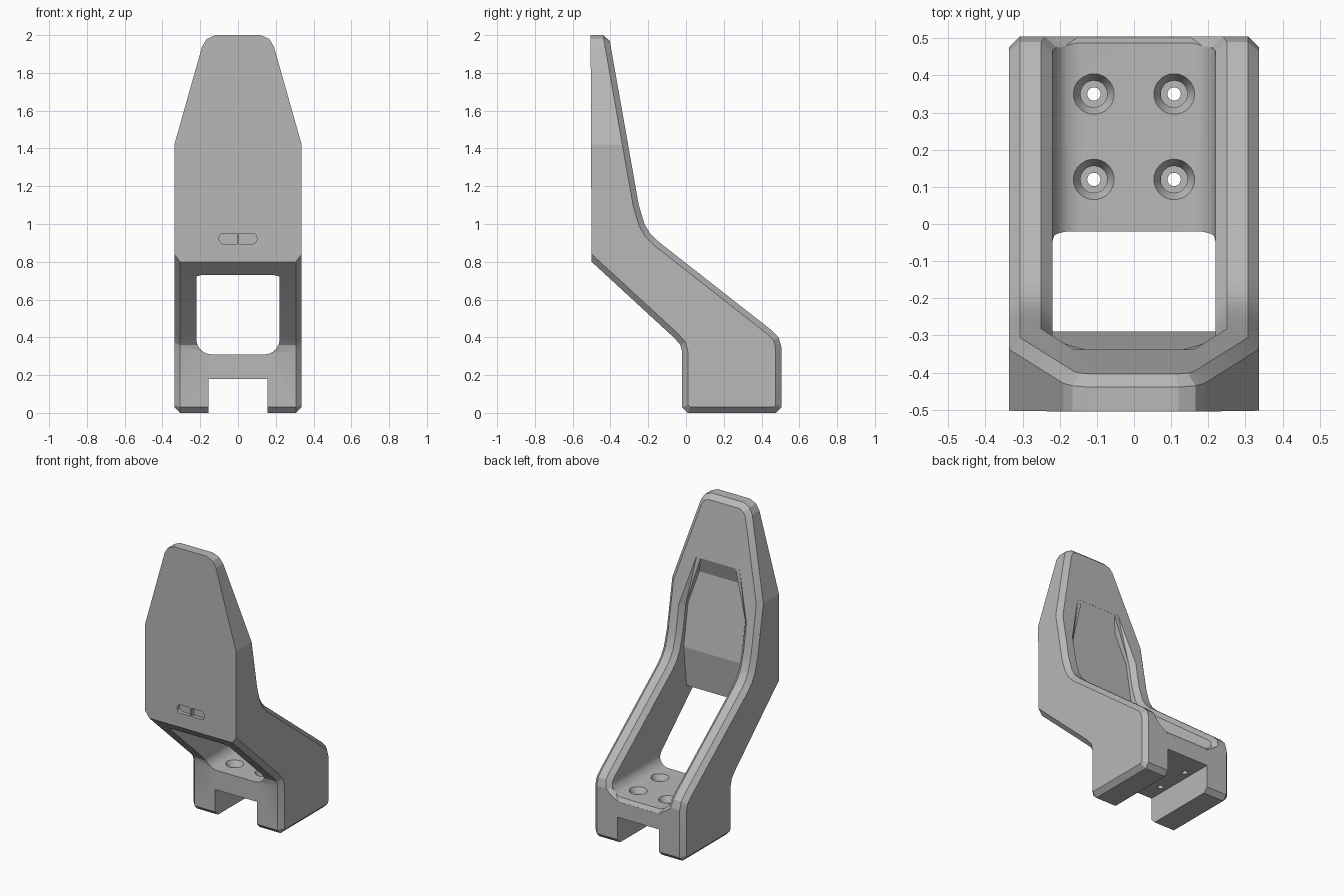
import bpy, bmesh, math
from mathutils import Vector, Matrix

if "Cube" in bpy.data.objects:
    bpy.data.objects.remove(bpy.data.objects["Cube"])

grey = bpy.data.materials.new("plain grey")
grey.use_nodes = True
grey.diffuse_color = (0.48, 0.48, 0.48, 1)
grey.node_tree.nodes["Principled BSDF"].inputs["Base Color"].default_value = (0.48, 0.48, 0.48, 1)


def finish(bm, name):
    bmesh.ops.recalc_face_normals(bm, faces=bm.faces)
    mesh = bpy.data.meshes.new(name)
    bm.to_mesh(mesh)
    bm.free()
    obj = bpy.data.objects.new(name, mesh)
    bpy.context.collection.objects.link(obj)
    return obj


def loft(rings):
    """Closed solid through equal-sized rings of points."""
    bm = bmesh.new()
    loops = [[bm.verts.new(p) for p in ring] for ring in rings]
    for a, b in zip(loops, loops[1:]):
        for i in range(len(a)):
            j = (i + 1) % len(a)
            bm.faces.new((a[i], a[j], b[j], b[i]))
    bm.faces.new(loops[0][::-1])
    bm.faces.new(loops[-1])
    bmesh.ops.recalc_face_normals(bm, faces=bm.faces)
    return bm


def prism(profile, half):
    """Side profile of (y, z) points, extruded across x."""
    return loft([[(x, y, z) for y, z in profile] for x in (-half, half)])


def trim(bm, p, q):
    """Slice both sides along the (x, z) line from p to q."""
    for s in (-1, 1):
        cut = bmesh.ops.bisect_plane(
            bm, geom=bm.verts[:] + bm.edges[:] + bm.faces[:], dist=1e-5,
            plane_co=(s * p[0], 0, p[1]),
            plane_no=Vector((s * (q[1] - p[1]), 0, p[0] - q[0])).normalized(), clear_outer=True)
        edges = [e for e in cut["geom_cut"] if isinstance(e, bmesh.types.BMEdge)]
        bmesh.ops.edgeloop_fill(bm, edges=edges)
    bmesh.ops.recalc_face_normals(bm, faces=bm.faces)
    bm.normal_update()


def round_edges(bm, edges, size, steps):
    bmesh.ops.bevel(bm, geom=edges, offset=size, offset_type='OFFSET', segments=steps,
                    profile=0.5, affect='EDGES', clamp_overlap=False)


def box(x0, x1, y0, y1, z0, z1):
    return loft([[(x0, y, z0), (x1, y, z0), (x1, y, z1), (x0, y, z1)] for y in (y0, y1)])


# Body: side profile, tapered towards the top
rear = [(0.505, 0.35), (0.49, 0.40), (0.45, 0.44), (-0.15, 0.91),
        (-0.19, 0.95), (-0.22, 1.0), (-0.25, 1.1)]
under = [(-0.505, 2.0), (-0.5, 0.8), (-0.06, 0.395), (-0.03, 0.36), (-0.02, 0.32),
         (-0.02, 0.03), (0.01, 0), (0.475, 0), (0.505, 0.03)]
bm = prism(under + rear + [(-0.409, 2.0)], 0.337)
taper = [(0.337, 1.42), (0.19, 1.94), (0.165, 1.98), (0.12, 2.0)]
for p, q in zip(taper, taper[1:]):
    trim(bm, p, q)


# Chamfer around the outline, leaving the front panel sharp
def is_rim(f):
    return abs(f.normal.x) > 0.3 or (f.normal.z > 0.9 and f.calc_center_median().z > 1.9)


chamfers = []
for e in bm.edges:
    if len(e.link_faces) == 2:
        a, b = e.link_faces
        if is_rim(a) != is_rim(b):
            other = b if is_rim(a) else a
            if other.normal.y > -0.95 or other.calc_center_median().z < 0.5:
                chamfers.append(e)
round_edges(bm, chamfers, 0.03, 1)
body = finish(bm, "chair_body")

cutters = []

# Open cavity: floor, window and recessed back panel
bm = prism([(1, 0.31), (-0.9, 0.31), (-0.9, 0.73), (-0.32, 0.73), (-0.29, 1.0),
            (-0.37, 1.49), (-0.30, 1.73), (1, 1.73)], 0.22)
trim(bm, (0.22, 1.28), (0.16, 1.49))
for level, size, steps in ((0.31, 0.08, 8), (0.73, 0.045, 6)):
    edges = [e for e in bm.edges
             if all(abs(v.co.z - level) < 0.001 for v in e.verts)
             and abs(e.verts[0].co.x - e.verts[1].co.x) < 0.001]
    round_edges(bm, edges, size, steps)
cutters.append(finish(bm, "cavity_cutter"))

# Flared inner rim: (y, z, half width, depth) swept along the rear surface
path = [(0.505, 0.285, 0.15, 0.001), (0.505, 0.33, 0.19, 0.03)]
path += [(y, z, 0.21 if z < 0.36 else 0.22, 0.03) for y, z in rear]
path += [(-0.282, 1.28, 0.22, 0.03), (-0.338, 1.6, 0.16, 0.001)]
rings = []
for i, (y, z, w, d) in enumerate(path):
    a, b = path[max(i - 1, 0)], path[min(i + 1, len(path) - 1)]
    n = Vector((0, b[1] - a[1], a[0] - b[0])).normalized()
    inner, outer = Vector((0, y, z)) - n * d, Vector((0, y, z)) + n * 0.03
    wide = w + d + 0.03
    rings.append([(-w, *inner.yz), (w, *inner.yz), (wide, *outer.yz), (-wide, *outer.yz)])
cutters.append(finish(loft(rings), "rim_cutter"))

# Channel under the base
cutters.append(finish(box(-0.155, 0.155, -1, 1, -0.2, 0.18), "channel_cutter"))

# Two slots low on the front panel, rounded at the outer ends
for s in (-1, 1):
    x0, x1 = sorted((s * 0.006, s * 0.1))
    bm = box(x0, x1, -0.6, -0.475, 0.895, 0.95)
    ends = [e for e in bm.edges if all(abs(v.co.x) > 0.05 for v in e.verts)
            and abs(e.verts[0].co.z - e.verts[1].co.z) < 0.001]
    round_edges(bm, ends, 0.024, 5)
    cutters.append(finish(bm, "slot_cutter"))

# Four countersunk screw holes in the floor
hole = [(0.018, 0.1), (0.018, 0.25), (0.036, 0.25), (0.036, 0.275), (0.055, 0.311), (0.055, 0.34)]
for x in (-0.108, 0.108):
    for y in (0.12, 0.35):
        turns = [2 * math.pi * k / 32 for k in range(32)]
        bm = loft([[(x + r * math.cos(t), y + r * math.sin(t), z) for t in turns]
                   for r, z in hole])
        cutters.append(finish(bm, "hole_cutter"))

# Carve the body, then drop the cutters
for c in cutters:
    mod = body.modifiers.new(c.name, 'BOOLEAN')
    mod.operation = 'DIFFERENCE'
    mod.solver = 'EXACT'
    mod.object = c
bpy.context.view_layer.update()
carved = bpy.data.meshes.new_from_object(body.evaluated_get(bpy.context.evaluated_depsgraph_get()))
body.modifiers.clear()
body.data = carved
for c in cutters:
    bpy.data.objects.remove(c)

body.data.materials.clear()
body.data.materials.append(grey)
for f in body.data.polygons:
    f.material_index = 0
for o in bpy.context.selected_objects:
    o.select_set(False)
body.select_set(True)
bpy.context.view_layer.objects.active = body
bpy.ops.object.shade_smooth_by_angle(angle=math.radians(15))
